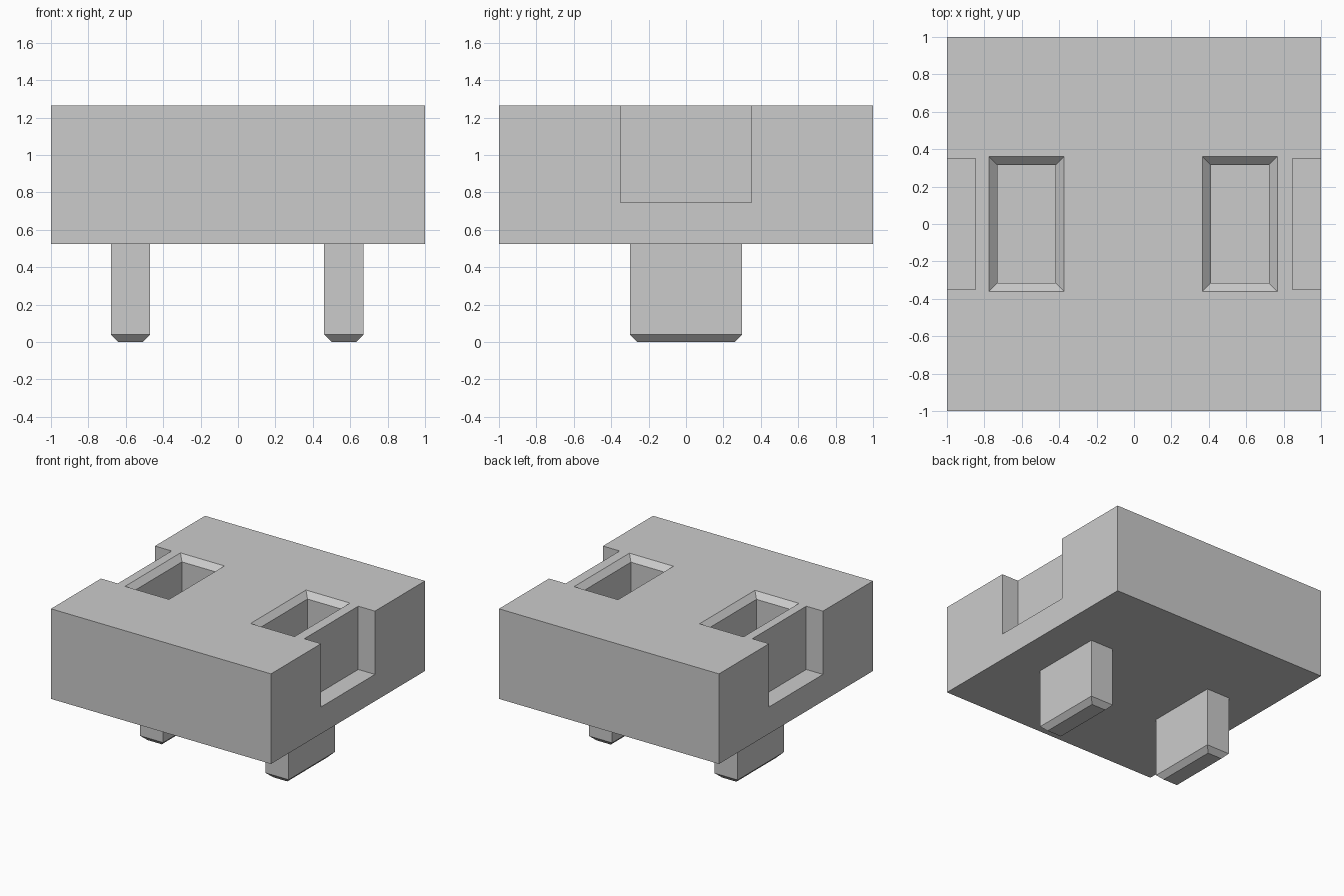
import bpy
import bmesh

cube = bpy.data.objects.get("Cube")
if cube:
    bpy.data.objects.remove(cube, do_unlink=True)

BOTTOM, TOP = 0.525, 1.265
BEVEL = 0.045

grey = bpy.data.materials.new("plain_grey")
grey.use_nodes = True
grey.diffuse_color = (0.6, 0.6, 0.6, 1)
grey.node_tree.nodes["Principled BSDF"].inputs["Base Color"].default_value = (0.6, 0.6, 0.6, 1)


def stack(name, cx, rings):
    """Flat-sided solid lofted through (half width, half depth, height) rectangles."""
    bm = bmesh.new()
    loops = [[bm.verts.new((cx + sx * hx, sy * hy, z))
              for sx, sy in ((-1, -1), (1, -1), (1, 1), (-1, 1))]
             for hx, hy, z in rings]
    bm.faces.new(loops[0])
    bm.faces.new(loops[-1])
    for low, high in zip(loops, loops[1:]):
        for i in range(4):
            j = (i + 1) % 4
            bm.faces.new((low[i], low[j], high[j], high[i]))
    bmesh.ops.recalc_face_normals(bm, faces=bm.faces)
    mesh = bpy.data.meshes.new(name)
    bm.to_mesh(mesh)
    bm.free()
    mesh.materials.append(grey)
    obj = bpy.data.objects.new(name, mesh)
    bpy.context.collection.objects.link(obj)
    return obj


def cut(target, cutter):
    """Subtract the cutter from the target, then discard it."""
    cutter.hide_render = True
    mod = target.modifiers.new("cut", "BOOLEAN")
    mod.operation = "DIFFERENCE"
    mod.solver = "EXACT"
    mod.object = cutter
    bpy.context.view_layer.objects.active = target
    bpy.ops.object.modifier_apply(modifier=mod.name)
    bpy.data.objects.remove(cutter, do_unlink=True)


# Square block
block = stack("block", 0, [(1, 1, BOTTOM), (1, 1, TOP)])

for side, x in (("right", -0.575), ("left", 0.566)):
    sign = 1 if x > 0 else -1

    # Socket with a sloped rim
    cut(block, stack(side + "_socket_cutter", x, [
        (0.2 - BEVEL, 0.36 - BEVEL, 0.745),
        (0.2 - BEVEL, 0.36 - BEVEL, TOP - BEVEL),
        (0.2, 0.36, TOP),
        (0.2, 0.36, TOP + 0.1)]))

    # Open notch in the side wall
    cut(block, stack(side + "_notch_cutter", sign * 0.948, [
        (0.1, 0.35, 0.745), (0.1, 0.35, TOP + 0.1)]))

    # Peg with a chamfered tip
    stack(side + "_peg", x, [
        (0.065, 0.26, 0), (0.105, 0.3, 0.04), (0.105, 0.3, BOTTOM)])
